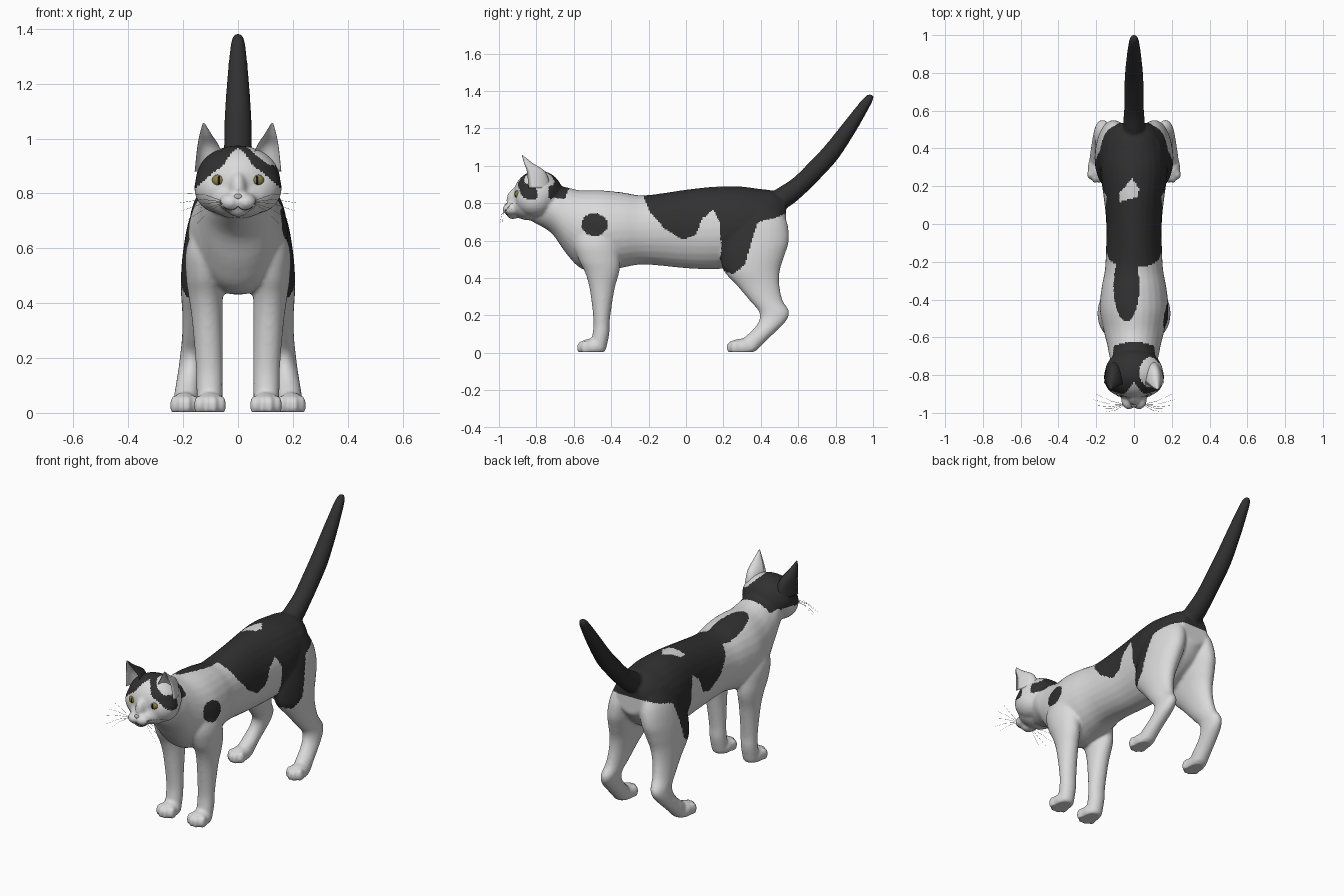
import bpy, bmesh, math
from mathutils import Vector as V, Matrix
from mathutils.bvhtree import BVHTree

if "Cube" in bpy.data.objects:
    bpy.data.objects.remove(bpy.data.objects["Cube"])


def mat(name, col):
    m = bpy.data.materials.new(name)
    m.diffuse_color = (*col, 1)
    m.use_nodes = True
    m.node_tree.nodes["Principled BSDF"].inputs["Base Color"].default_value = m.diffuse_color
    return m


WHITE = mat("white_fur", (.70, .70, .70))
BLACK = mat("black_fur", (.03, .03, .03))
EYE = mat("olive_eye", (.26, .21, .06))
PUPIL = mat("pupil_black", (.01, .01, .01))
NOSE = mat("nose_grey_pink", (.50, .45, .44))


def dense(rows, n=4):
    """Catmull-Rom interpolation of a short table of rows."""
    out = []
    for i in range(len(rows) - 1):
        quad = (rows[max(i - 1, 0)], rows[i], rows[i + 1], rows[min(i + 2, len(rows) - 1)])
        for k in range(n):
            t = k / n
            out.append([.5 * (2 * b + (c - a) * t + (2 * a - 5 * b + 4 * c - d) * t * t
                              + (3 * b - a - 3 * c + d) * t ** 3) for a, b, c, d in zip(*quad)])
    return out + [list(rows[-1])]


def loft(bm, rings, sides=28, cup=False):
    """Closed tube through rings of (centre, half axis u, half axis v)."""
    loops = []
    for c, u, v in rings:
        loop = []
        for k in range(sides):
            a = math.tau * k / sides
            s = math.sin(a)
            if cup and s < 0:
                s *= -.5
            loop.append(bm.verts.new(c + u * math.cos(a) + v * s))
        loops.append(loop)
    for p, q in zip(loops, loops[1:]):
        for k in range(sides):
            j = (k + 1) % sides
            bm.faces.new((p[k], p[j], q[j], q[k]))
    bm.faces.new(loops[0][::-1])
    bm.faces.new(loops[-1])


def ball(bm, c, r, seg=24):
    bmesh.ops.create_uvsphere(bm, u_segments=seg, v_segments=seg // 2, radius=1,
                              matrix=Matrix.Translation(c) @ Matrix.Diagonal((*r, 1)))


def finish(bm, name, *mats):
    bmesh.ops.recalc_face_normals(bm, faces=bm.faces)
    me = bpy.data.meshes.new(name)
    bm.to_mesh(me)
    bm.free()
    for m in mats:
        me.materials.append(m)
    me.shade_smooth()
    ob = bpy.data.objects.new(name, me)
    bpy.context.collection.objects.link(ob)
    return ob


bm = bmesh.new()

# torso and neck: y, top, bottom, half width
torso = [(-.82, .88, .70, .08), (-.72, .895, .64, .125), (-.64, .885, .53, .142), (-.56, .868, .45, .162),
         (-.45, .868, .43, .182), (-.34, .857, .455, .172), (-.22, .842, .472, .152), (0, .872, .452, .147),
         (.15, .888, .447, .162), (.28, .89, .46, .178), (.38, .878, .5, .17), (.47, .865, .56, .14),
         (.535, .83, .64, .085)]
loft(bm, [(V((0, y, (t + b) / 2)), V((w, 0, 0)), V((0, 0, (t - b) / 2))) for y, t, b, w in dense(torso)])

# legs: z, front y, back y, centre x, half width
hind = [(.80, .26, .49, .075, .065), (.70, .215, .54, .095, .085), (.60, .193, .55, .112, .087),
        (.52, .187, .527, .124, .083), (.44, .2, .502, .135, .073), (.36, .272, .5, .145, .058),
        (.28, .34, .517, .155, .049), (.22, .39, .552, .165, .045), (.17, .39, .535, .172, .044),
        (.12, .355, .487, .18, .044), (.07, .30, .435, .187, .045), (.01, .27, .375, .193, .045)]
front = [(.74, -.57, -.40, .09, .05), (.60, -.60, -.36, .112, .077), (.50, -.575, -.352, .12, .07),
         (.43, -.54, -.357, .118, .063), (.34, -.515, -.382, .112, .056), (.18, -.495, -.407, .105, .049),
         (.10, -.5, -.41, .104, .048), (.01, -.52, -.43, .103, .046)]
for s in (-1, 1):
    for rows, px, py, pw in ((hind, .195, .298, .05), (front, .102, -.502, .056)):
        loft(bm, [(V((s * x, (f + b) / 2, z)), V((w, 0, 0)), V((0, (b - f) / 2, 0)))
                  for z, f, b, x, w in dense(rows)])
        # paw and toes
        ball(bm, (s * px, py, .03), (pw, .076, .046))
        for k, dy in ((-1.5, .02), (-.5, 0), (.5, 0), (1.5, .02)):
            ball(bm, (s * px + k * pw * .5, py - .055 + dy, .028), (pw * .3, .027, .036))

# tail: y, z, radius
tail = dense([(.44, .79, .05), (.52, .83, .058), (.61, .897, .052), (.70, .987, .051), (.78, 1.075, .049),
              (.877, 1.21, .04), (.955, 1.325, .029), (.984, 1.366, .021), (.992, 1.38, .01)])
rings = []
for i, (y, z, r) in enumerate(tail):
    a, b = tail[max(i - 1, 0)], tail[min(i + 1, len(tail) - 1)]
    d = V((0, b[0] - a[0], b[1] - a[1])).normalized()
    rings.append((V((0, y, z)), V((r, 0, 0)), V((0, -d.z, d.y)) * r))
loft(bm, rings)

# head: skull, jaw, bridge, chin, then cheeks and muzzle halves
ball(bm, (0, -.79, .847), (.155, .132, .128), 32)
ball(bm, (0, -.84, .785), (.12, .095, .077))
ball(bm, (0, -.895, .815), (.036, .066, .07))
ball(bm, (0, -.925, .742), (.04, .035, .028))
for s in (-1, 1):
    ball(bm, (s * .07, -.81, .82), (.09, .1, .092))
    ball(bm, (s * .027, -.93, .768), (.042, .052, .034))

# fuse all fur parts into one skin
raw = finish(bm, "raw_skin")
m = raw.modifiers.new("fuse", 'REMESH')
m.mode, m.voxel_size = 'VOXEL', .0085
m = raw.modifiers.new("soften", 'SMOOTH')
m.factor, m.iterations = .5, 6
skin = bpy.data.meshes.new_from_object(raw.evaluated_get(bpy.context.evaluated_depsgraph_get()))
bpy.data.objects.remove(raw)
bm = bmesh.new()
bm.from_mesh(skin)
for v in bm.verts:
    v.co.z = max(v.co.z, .003)

# markings
SADDLE = [(-.23, .84), (-.19, .75), (-.11, .66), (-.02, .604), (.05, .63), (.09, .72), (.144, .765), (.18, .70),
          (.19, .55), (.17, .45), (.25, .42), (.315, .47), (.353, .604), (.385, .70), (.476, .72), (.56, .755),
          (2, .755), (2, 2), (-.23, 2)]
FLECK = [(-.08, .16), (-.01, .243), (.027, .185), (.02, .143), (-.075, .117)]
BROW = [(0, .965), (.022, .95), (.06, .895), (.085, .88), (.16, .815)]


def inside(p, q, poly):
    hit = False
    for (a, b), (c, d) in zip(poly, poly[1:] + poly[:1]):
        if (b > q) != (d > q) and p < a + (q - b) * (c - a) / (d - b):
            hit = not hit
    return hit


def oval(p, q, a, b, ra, rb):
    return ((p - a) / ra) ** 2 + ((q - b) / rb) ** 2 < 1


def dark(c):
    x, y, z = c
    if y < -.60:  # head cap with a pale blaze and a pale right ear
        if x > .03 and (oval(x, y, .085, -.785, .055, .08) or (x > .09 and abs(y + .767) < .032)):
            return False
        if y < -.80:
            for (a, b), (e, f) in zip(BROW, BROW[1:]):
                if a <= abs(x) < e:
                    return z > b + (f - b) * (abs(x) - a) / (e - a)
            return z > .82
        return z > .825 and y < -.625 - .25 * max(0, abs(x) - .03)
    if x > 0 and oval(y, z, -.49, .685, .07, .06):  # shoulder spot
        return True
    if z > .7 and oval(x, y, -.04, -.33, .068, .185):  # strip to the neck
        return True
    if z > .8 and inside(x, y, FLECK):
        return False
    return inside(y, z, SADDLE) and (z > .6 or abs(x) > .11)


for f in bm.faces:
    f.material_index = int(dark(f.calc_center_median()))
tree = BVHTree.FromBMesh(bm)
bpy.data.meshes.remove(skin)
finish(bm, "cat_body", WHITE, BLACK)


def face_point(x, z):
    """Point on the front of the face."""
    return tree.ray_cast(V((x, -2, z)), V((0, 1, 0)))[0]


for s, side in ((-1, "left"), (1, "right")):
    # ears: centre x, front y, z, half width, depth
    bm = bmesh.new()
    ear = dense([(.098, -.842, .88, .06, .12), (.107, -.85, .965, .042, .1), (.118, -.866, 1.015, .022, .045),
                 (.125, -.878, 1.057, .003, .005)], 5)
    loft(bm, [(V((s * x, y, z)), V((w, 0, 0)), V((0, d, 0))) for x, y, z, w, d in ear], 24, True)
    bmesh.ops.recalc_face_normals(bm, faces=bm.faces)
    for f in bm.faces:
        f.material_index = int(s < 0 and f.normal.y > -.05)
    finish(bm, side + "_ear", WHITE, BLACK)

    # eye and slit pupil
    p = face_point(s * .071, .848)
    bm = bmesh.new()
    ball(bm, p + V((0, .008, 0)), (.024, .016, .021))
    finish(bm, side + "_eye", EYE)
    bm = bmesh.new()
    ball(bm, p + V((-s * .002, -.004, 0)), (.005, .006, .016), 12)
    finish(bm, side + "_pupil", PUPIL)

    # whiskers
    bm = bmesh.new()
    for x, y, z in ((.2, -.90, .80), (.215, -.93, .765), (.21, -.96, .735), (.19, -.98, .70), (.15, -.995, .69)):
        a, b = V((s * .045, -.955, .768)), V((s * x, y, z))
        mid = (a + b) / 2 + V((0, -.01, .012))
        loft(bm, [(c, V((0, r, 0)), V((0, 0, r))) for c, r in ((a, .001), (mid, .0008), (b, .0003))], 4)
    finish(bm, side + "_whiskers", WHITE)

    # mouth line
    bm = bmesh.new()
    pts = [face_point(s * x, z) for x, z in ((0, .752), (.012, .743), (.028, .739), (.044, .745), (.054, .752))]
    loft(bm, [(c, V((0, .0025, 0)), V((0, 0, .0018))) for c in pts], 6)
    finish(bm, side + "_mouth_line", BLACK)

# nose
bm = bmesh.new()
ball(bm, face_point(0, .787) + V((0, .003, 0)), (.017, .01, .011), 16)
finish(bm, "nose", NOSE)
